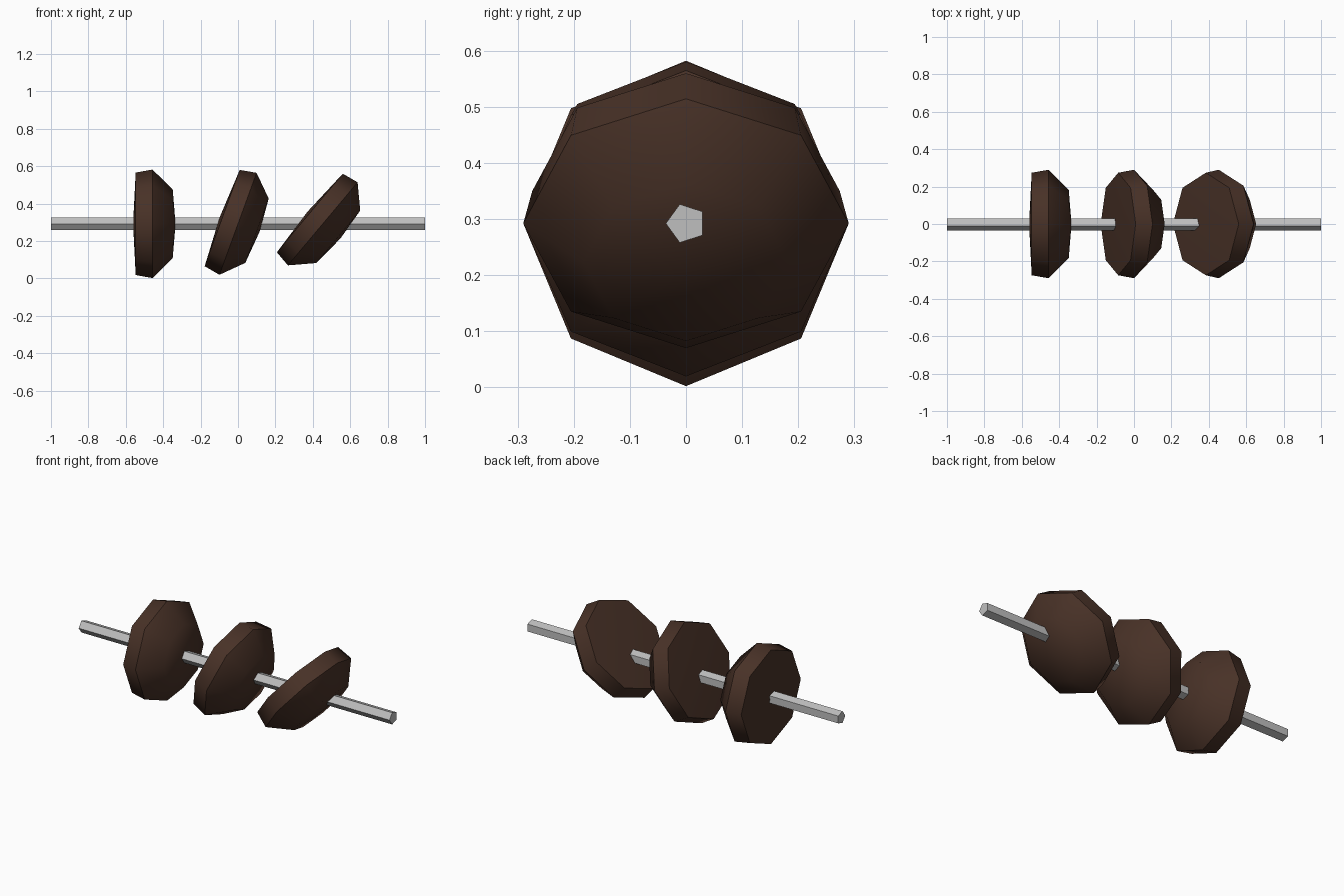
import bpy, bmesh
from math import sin, cos, pi, radians

cube = bpy.data.objects.get("Cube")
if cube:
    bpy.data.objects.remove(cube, do_unlink=True)

AXIS_Z = 0.292


def make_material(name, rgb, roughness):
    mat = bpy.data.materials.new(name)
    mat.use_nodes = True
    mat.diffuse_color = (*rgb, 1)
    bsdf = mat.node_tree.nodes["Principled BSDF"]
    bsdf.inputs["Base Color"].default_value = (*rgb, 1)
    bsdf.inputs["Roughness"].default_value = roughness
    return mat


def lathe_x(name, profile, sides, start, mat):
    """Turn (x, radius) points about the x axis; zero radius makes a pole."""
    bm = bmesh.new()
    rings = []
    for x, r in profile:
        if r == 0:
            rings.append([bm.verts.new((x, 0, 0))] * sides)
        else:
            angles = [start + 2 * pi * i / sides for i in range(sides)]
            rings.append([bm.verts.new((x, r * cos(a), r * sin(a))) for a in angles])
    for a, b in zip(rings, rings[1:]):
        for i in range(sides):
            j = (i + 1) % sides
            corners = list(dict.fromkeys((a[i], a[j], b[j], b[i])))
            bm.faces.new(corners)
    # Close open ends
    for ring in (rings[0], rings[-1]):
        if len(set(ring)) > 1:
            bm.faces.new(ring)
    bmesh.ops.recalc_face_normals(bm, faces=bm.faces[:])
    mesh = bpy.data.meshes.new(name)
    bm.to_mesh(mesh)
    bm.free()
    mesh.materials.append(mat)
    obj = bpy.data.objects.new(name, mesh)
    bpy.context.collection.objects.link(obj)
    return obj


brown = make_material("dark brown", (0.065, 0.031, 0.020), 0.8)
grey = make_material("light grey", (0.52, 0.52, 0.52), 0.6)

# Five-sided rod through everything
rod = lathe_x("rod", [(-1, 0.036), (1, 0.036)], 5, pi, grey)
rod.location.z = AXIS_Z

# Domed chunks, each leaning further than the last
chunk_profile = [(-0.104, 0), (-0.09, 0.274), (0, 0.29), (0.108, 0.183), (0.123, 0)]
for name, x, tilt in (("left_chunk", -0.457, 0), ("middle_chunk", 0, 20),
                      ("right_chunk", 0.453, 40)):
    chunk = lathe_x(name, chunk_profile, 8, 0, brown)
    chunk.location = (x, 0, AXIS_Z)
    chunk.rotation_euler.y = radians(tilt)
    bpy.ops.object.select_all(action="DESELECT")
    chunk.select_set(True)
    bpy.context.view_layer.objects.active = chunk
    bpy.ops.object.shade_smooth_by_angle(angle=radians(48))

# The model's own right is -x
bpy.data.objects["left_chunk"].name = "upright_chunk"
bpy.data.objects["right_chunk"].name = "leaning_chunk"
